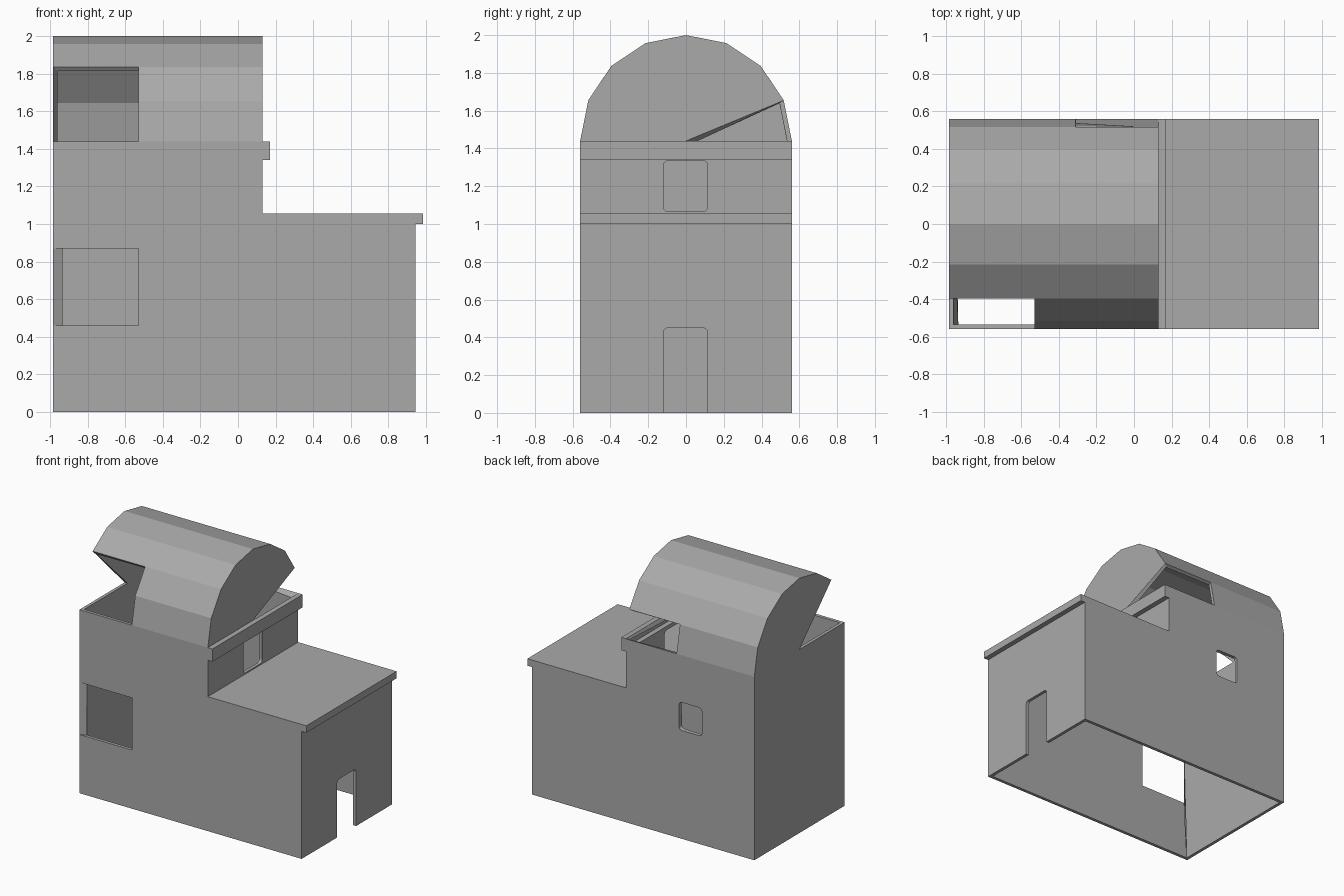
import bpy, bmesh, math
from mathutils import Vector

cube = bpy.data.objects.get("Cube")
if cube:
    bpy.data.objects.remove(cube, do_unlink=True)

grey = bpy.data.materials.new("plaster_grey")
grey.use_nodes = True
colour = (0.4, 0.4, 0.4, 1)
grey.diffuse_color = colour
grey.node_tree.nodes["Principled BSDF"].inputs["Base Color"].default_value = colour

LEFT, STEP, HALF, SPRING = -0.985, 0.13, 0.56, 1.44
CUTS = [LEFT, -0.53, -0.31, STEP]          # roof columns along x
WIN_LOW, WIN_HIGH = 0.46, 0.87

# Stepped end profile (x, z) with both cornices, from the ground up
profile = [(0.945, 0), (0.945, 1.0), (0.985, 1.0), (0.985, 1.055), (STEP, 1.055),
           (STEP, 1.34), (0.17, 1.34), (0.17, SPRING), (STEP, SPRING)]
# Half-round vault section (y, z), from back to front
arc = [(HALF * math.cos(i * math.pi / 8), SPRING + HALF * math.sin(i * math.pi / 8))
       for i in range(9)]

bm = bmesh.new()


def face(points):
    bm.faces.new([bm.verts.new(p) for p in points])


# Long walls, the front one notched by a corner window
wall = [(LEFT, 0)] + profile + [(x, SPRING) for x in reversed(CUTS[:-1])]
notch = [(LEFT, WIN_HIGH), (CUTS[1], WIN_HIGH), (CUTS[1], WIN_LOW), (LEFT, WIN_LOW)]
face([(x, HALF, z) for x, z in wall])
face([(x, -HALF, z) for x, z in wall + notch])

# Stepped end wall, cornices and terrace
for (xa, za), (xb, zb) in zip(profile, profile[1:]):
    points = [(xa, HALF, za), (xa, -HALF, za), (xb, -HALF, zb)]
    if (xa, xb) == (0.17, STEP):
        points.append((STEP, 0, SPRING))
    face(points + [(xb, HALF, zb)])

# Plain end wall running up into its gable, and the gable above the step
plain = [(HALF, 0)] + arc[:7] + [(0, SPRING), (-HALF, SPRING),
                                 (-HALF, WIN_HIGH), (-HALF, WIN_LOW), (-HALF, 0)]
face([(LEFT, y, z) for y, z in plain])
face([(STEP, y, z) for y, z in arc[1:] + [(0, SPRING)]])

# Vaulted roof with one opening on each side
for i in range(8):
    for c in range(3):
        if (c == 0 and i >= 6) or (c == 2 and i == 0):
            continue
        (ya, za), (yb, zb) = arc[i], arc[i + 1]
        xa, xb = CUTS[c], CUTS[c + 1]
        face([(xa, ya, za), (xb, ya, za), (xb, yb, zb), (xa, yb, zb)])

bmesh.ops.remove_doubles(bm, verts=bm.verts, dist=0.0005)
bmesh.ops.recalc_face_normals(bm, faces=bm.faces)
top = max(bm.faces, key=lambda f: f.calc_center_median().z)
if top.normal.z < 0:
    bmesh.ops.reverse_faces(bm, faces=bm.faces)


def make_object(name, mesh_data):
    mesh = bpy.data.meshes.new(name)
    mesh_data.to_mesh(mesh)
    mesh_data.free()
    obj = bpy.data.objects.new(name, mesh)
    bpy.context.collection.objects.link(obj)
    mesh.materials.append(grey)
    return obj


house = make_object("house_shell", bm)
solid = house.modifiers.new("wall_thickness", 'SOLIDIFY')
solid.thickness = 0.025
solid.offset = -1
solid.use_even_offset = True


def cutter(name, axis, low, high):
    """Box with rounded edges along one axis, cut out of the shell."""
    low, high = Vector(low), Vector(high)
    b = bmesh.new()
    bmesh.ops.create_cube(b, size=1)
    for v in b.verts:
        v.co = Vector([(low[k] + high[k]) / 2 + v.co[k] * (high[k] - low[k])
                       for k in range(3)])
    edges = [e for e in b.edges
             if abs((e.verts[0].co - e.verts[1].co).normalized()[axis]) > 0.9]
    bmesh.ops.bevel(b, geom=edges, offset=0.025, segments=3, profile=0.5,
                    affect='EDGES')
    obj = make_object(name, b)
    obj.hide_render = True
    cut = house.modifiers.new(name, 'BOOLEAN')
    cut.operation = 'DIFFERENCE'
    cut.solver = 'EXACT'
    cut.object = obj
    return obj


# Doorways and the small back window
cutters = [
    cutter("door_cutter", 0, (0.85, -0.12, -0.2), (1.1, 0.115, 0.45)),
    cutter("terrace_door_cutter", 0, (0.05, -0.12, 1.065), (0.25, 0.115, 1.335)),
    cutter("back_window_cutter", 1, (-0.53, 0.45, 0.85), (-0.33, 0.7, 1.07)),
]

# Softened edges
bevel = house.modifiers.new("edge_bevel", 'BEVEL')
bevel.width = 0.007
bevel.segments = 1
bevel.limit_method = 'ANGLE'
bevel.angle_limit = math.radians(40)

bpy.context.view_layer.objects.active = house
for name in [m.name for m in house.modifiers]:
    bpy.ops.object.modifier_apply(modifier=name)
for obj in cutters:
    bpy.data.objects.remove(obj, do_unlink=True)
